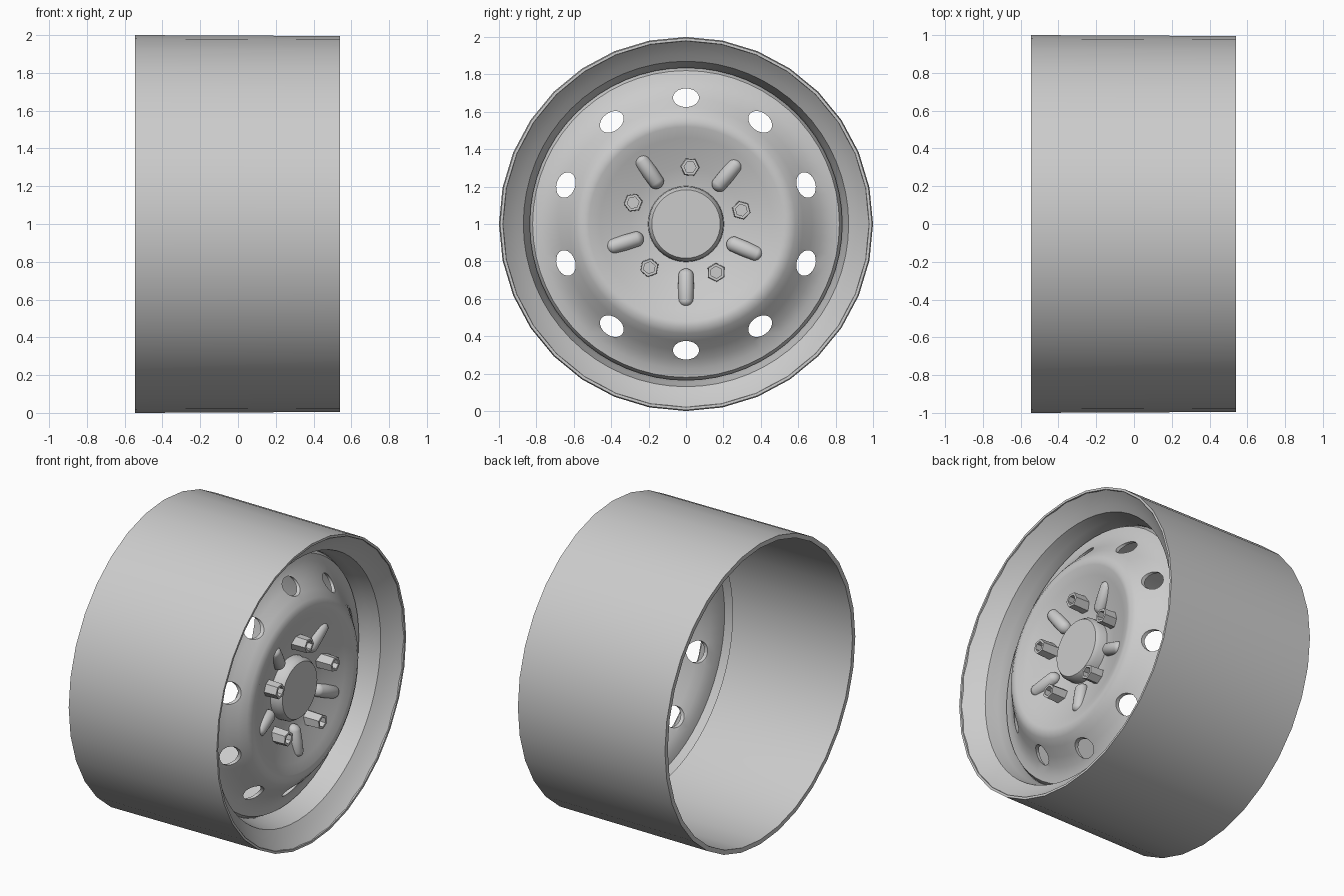
import bpy, bmesh
from math import sin, cos, pi, radians
from mathutils import Matrix

if "Cube" in bpy.data.objects:
    bpy.data.objects.remove(bpy.data.objects["Cube"])

CENTRE = Matrix.Translation((0, 0, 1))


def spin_at(deg):
    """Turn local +z (radial) to an angle measured from +y around the axle."""
    return CENTRE @ Matrix.Rotation(radians(deg - 90), 4, 'X')


def finish(name, bm, smooth=35):
    bmesh.ops.recalc_face_normals(bm, faces=bm.faces)
    me = bpy.data.meshes.new(name)
    bm.to_mesh(me)
    bm.free()
    ob = bpy.data.objects.new(name, me)
    bpy.context.collection.objects.link(ob)
    if smooth:
        smooth_object(ob, smooth)
    return ob


def smooth_object(ob, deg):
    bpy.ops.object.select_all(action='DESELECT')
    ob.select_set(True)
    bpy.context.view_layer.objects.active = ob
    bpy.ops.object.shade_smooth_by_angle(angle=radians(deg))


def revolve(bm, profile, n, mat=CENTRE):
    """Closed (x, r) loop revolved about the x axis; r = 0 becomes a pole."""
    rings = []
    for x, r in profile:
        if r == 0:
            rings.append([bm.verts.new(mat @ Matrix.Translation((x, 0, 0)).translation)] * n)
        else:
            rings.append([bm.verts.new((mat @ Matrix.Translation(
                (x, r * cos(2 * pi * i / n), r * sin(2 * pi * i / n)))).translation) for i in range(n)])
    for a, b in zip(rings, rings[1:] + rings[:1]):
        for i in range(n):
            j = (i + 1) % n
            vs = list(dict.fromkeys((a[i], a[j], b[j], b[i])))
            if len(vs) > 2:
                bm.faces.new(vs)


def sheet(front, t):
    """Close a profile by a copy pushed back along x."""
    return front + [(x - t, r) for x, r in reversed(front)]


# Barrel: plain outer drum with a thin wall
bm = bmesh.new()
revolve(bm, [(-.545, 1), (.54, .995), (.54, .98), (.47, .97), (-.545, .97)], 32)
finish("rim_barrel", bm)

# Stepped front lip inside the barrel
bm = bmesh.new()
revolve(bm, [(.538, .982), (.51, .955), (.47, .91), (.44, .87), (.41, .862),
             (.36, .85), (.31, .835), (.28, .835), (.28, .855), (.36, .88),
             (.42, .90), (.46, .95), (.50, .975)], 64)
finish("rim_lip", bm)

# Pressed disc: ridge around a dished hub plate
face = [(.27, .845), (.315, .82), (.325, .775), (.35, .725), (.39, .675), (.44, .625),
        (.475, .585), (.492, .55), (.488, .52), (.465, .46), (.435, .38),
        (.41, .30), (.38, .20), (.38, .17)]
bm = bmesh.new()
revolve(bm, sheet(face, .025), 60)
disc = finish("wheel_disc", bm, 0)

# Ten oval vent holes
bm = bmesh.new()
for k in range(10):
    m = (spin_at(90 + 36 * k) @ Matrix.Translation((.39, 0, .675))
         @ Matrix.Diagonal((1, 1.4, 1, 1)) @ Matrix.Rotation(pi / 2, 4, 'Y'))
    bmesh.ops.create_cone(bm, cap_ends=True, segments=20, radius1=.05, radius2=.05, depth=.4, matrix=m)
cutter = finish("vent_cutter", bm, 0)
cutter.hide_render = True
mod = disc.modifiers.new("vents", 'BOOLEAN')
mod.operation, mod.object, mod.solver = 'DIFFERENCE', cutter, 'EXACT'
bpy.context.view_layer.objects.active = disc
bpy.ops.object.modifier_apply(modifier=mod.name)
bpy.data.objects.remove(cutter)
smooth_object(disc, 35)

# Centre cap with a chamfered edge
bm = bmesh.new()
revolve(bm, [(.35, 0), (.35, .205), (.43, .20), (.455, .183), (.455, 0)], 40)
finish("centre_cap", bm)

# Hexagonal lug nuts with a recessed end
bm = bmesh.new()
for k in range(5):
    m = spin_at(86 + 72 * k) @ Matrix.Translation((0, 0, .305))
    revolve(bm, [(.39, 0), (.39, .052), (.51, .048), (.51, .032), (.47, .032), (.47, 0)], 6, m)
finish("lug_nuts", bm, 20)

# Rounded stiffening ribs between the nuts
bm = bmesh.new()
for deg in (-90, -23, 50, 125, 197):
    new = bmesh.ops.create_uvsphere(bm, u_segments=20, v_segments=12, radius=.042)["verts"]
    for v in new:
        v.co.z += .06 * (1 if v.co.z > .001 else -1 if v.co.z < -.001 else 0)
        v.co.x += .15 * v.co.z
    bmesh.ops.transform(bm, verts=new, matrix=spin_at(deg) @ Matrix.Translation((.422, 0, .34)))
finish("plate_ribs", bm, 60)
